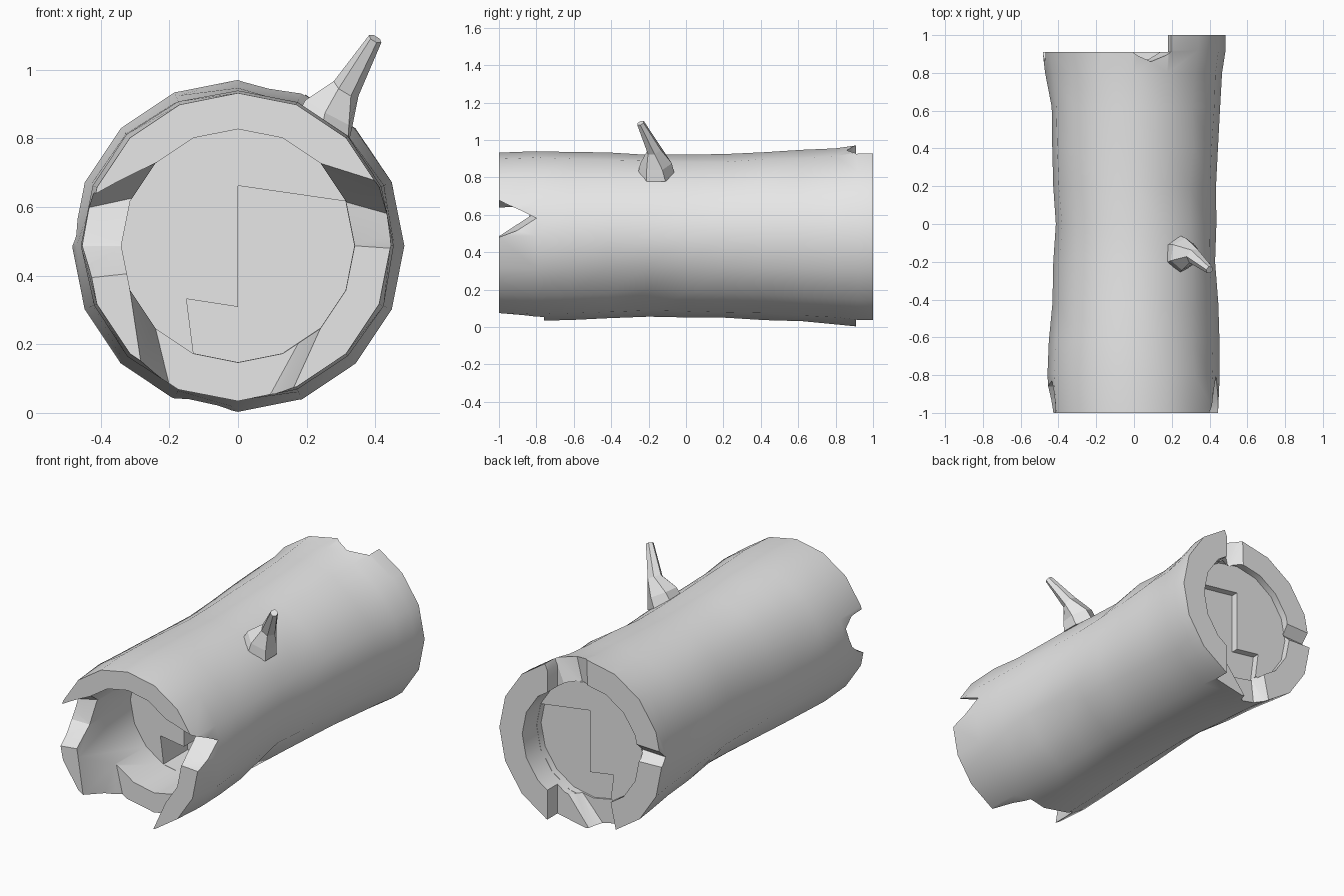
import bpy, bmesh, math, random
from mathutils import Vector

random.seed(4)
SIDES, CZ, BORE = 16, 0.487, 0.34

cube = bpy.data.objects.get("Cube")
if cube:
    bpy.data.objects.remove(cube)

grey = bpy.data.materials.new("plain_grey")
grey.use_nodes = True
colour = (0.8, 0.8, 0.8, 1)
grey.diffuse_color = colour
grey.node_tree.nodes["Principled BSDF"].inputs["Base Color"].default_value = colour


def polar(deg, r, y):
    a = math.radians(deg)
    return Vector((r * math.cos(a), y, CZ + r * math.sin(a)))


def to_object(bm, name):
    bmesh.ops.recalc_face_normals(bm, faces=bm.faces)
    mesh = bpy.data.meshes.new(name)
    bm.to_mesh(mesh)
    bm.free()
    mesh.materials.append(grey)
    obj = bpy.data.objects.new(name, mesh)
    bpy.context.collection.objects.link(obj)
    return obj


def loft(rings, name):
    """Skin a list of equal point rings and close both ends."""
    bm = bmesh.new()
    vs = [[bm.verts.new(p) for p in ring] for ring in rings]
    n = len(vs[0])
    for a, b in zip(vs, vs[1:]):
        for i in range(n):
            j = (i + 1) % n
            bm.faces.new((a[i], a[j], b[j], b[i]))
    bm.faces.new(vs[0])
    bm.faces.new(vs[-1])
    return to_object(bm, name)


def hull(points, name):
    bm = bmesh.new()
    for p in points:
        bm.verts.new(p)
    res = bmesh.ops.convex_hull(bm, input=bm.verts)
    loose = {v for v in res["geom_interior"] + res["geom_unused"]
             if isinstance(v, bmesh.types.BMVert)}
    bmesh.ops.delete(bm, geom=list(loose), context="VERTS")
    return to_object(bm, name)


def prism(outline, y0, y1, name):
    return loft([[Vector((x, y, CZ + z)) for x, z in outline] for y in (y0, y1)], name)


# trunk: swelling rings with a few soft dents (angle, y, depth)
profile = [(-1, .445), (-.8, .456), (-.62, .45), (-.42, .443), (-.2, .433), (0, .433),
           (.2, .438), (.42, .449), (.62, .458), (.8, .47), (.92, .485), (1, .485)]
dents = [(52, .2, .03), (50, .68, .025), (40, -.55, .02), (-42, -.22, .035),
         (172, .55, .03), (168, .05, .03), (165, -.4, .025), (225, .2, .02)]


def trunk_radius(deg, y, r):
    for a, dy, depth in dents:
        off = (deg - a + 180) % 360 - 180
        r -= depth * math.exp(-(off / 17) ** 2 - ((y - dy) / .17) ** 2)
    return r + (random.uniform(-.004, .004) if abs(y) < .9 else 0)


angles = [i * 360 / SIDES for i in range(SIDES)]
log = loft([[polar(a, trunk_radius(a, y, r), y) for a in angles] for y, r in profile],
           "hollow_log")

# hollows in both ends, each with a stepped floor
circle = [(BORE * math.cos(math.radians(a)), BORE * math.sin(math.radians(a))) for a in angles]
step = [(0, .175)] + [(x * .997, z * .997) for x, z in
                      (circle[k % SIDES] for k in range(1, -6, -1))]
step += [(-.15, -.155), (0, -.178)]
cutters = [prism(circle, -1.2, -.49, "front_hollow"), prism(step, -1.15, -.27, "front_step"),
           prism(circle, .87, 1.2, "back_hollow"), prism(step, .83, 1.15, "back_step")]

# the shorter side of the back end
cutters.append(prism([(-.7, -.7), (.18, -.7), (.18, .7), (-.7, .7)], .91, 1.3, "back_break"))


def notch(points, end, name):
    """Splintered gap; each point is (outer angle, inner angle, y)."""
    pts = []
    for outer, inner, y in points:
        for depth in ([y, end] if abs(y) > .9 else [y]):
            a, b = polar(inner, BORE, depth), polar(outer, .455, depth)
            pts += [a.lerp(b, -.08), a.lerp(b, 1.9)]
    cutters.append(hull(pts, name))


notch([(24, 45, -1), (11.5, 22, -.8), (-1, 0, -1)], -1.1, "notch_left")
notch([(163, 135, -1), (166, 156, -.83), (180, 180, -.86), (192, 194, -1)], -1.1, "notch_right")
notch([(232, 202, -1), (244, 225, -.76), (281, 300, -.76), (290, 315, -1)], -1.1, "notch_bottom")
notch([(91, 92, .91), (79, 80, .86), (66, 66, .91)], 1.1, "back_notch_top")
notch([(170, 166, .91), (176, 174, .86), (181, 182, .91)], 1.1, "back_notch_side")
notch([(246, 242, .91), (252, 248, .84), (264, 280, .84), (270, 288, .91)], 1.1,
      "back_notch_bottom")

# carve everything, keep only the finished mesh
for c in cutters:
    c.hide_render = True
    mod = log.modifiers.new(c.name, "BOOLEAN")
    mod.operation, mod.solver, mod.object = "DIFFERENCE", "EXACT", c
bpy.context.view_layer.update()
carved = bpy.data.meshes.new_from_object(
    log.evaluated_get(bpy.context.evaluated_depsgraph_get()))
log.modifiers.clear()
log.data = carved
log.data.materials.clear()
log.data.materials.append(grey)
for c in cutters:
    bpy.data.objects.remove(c)
bpy.ops.object.select_all(action="DESELECT")
log.select_set(True)
bpy.context.view_layer.objects.active = log
bpy.ops.object.shade_smooth_by_angle(angle=math.radians(30))

# broken twig: six sided, flared at the base and bent
path = [((.24, -.16, .81), .1), ((.265, -.16, .875), .085), ((.315, -.17, .945), .042),
        ((.4, -.243, 1.09), .021)]
rings = []
for i, (p, r) in enumerate(path):
    ahead, behind = path[min(i + 1, 3)][0], path[max(i - 1, 0)][0]
    turn = (Vector(ahead) - Vector(behind)).to_track_quat("Z", "Y")
    rings.append([Vector(p) + turn @ Vector((r * math.cos(k * math.pi / 3),
                                             r * math.sin(k * math.pi / 3), 0))
                  for k in range(6)])
loft(rings, "twig")
